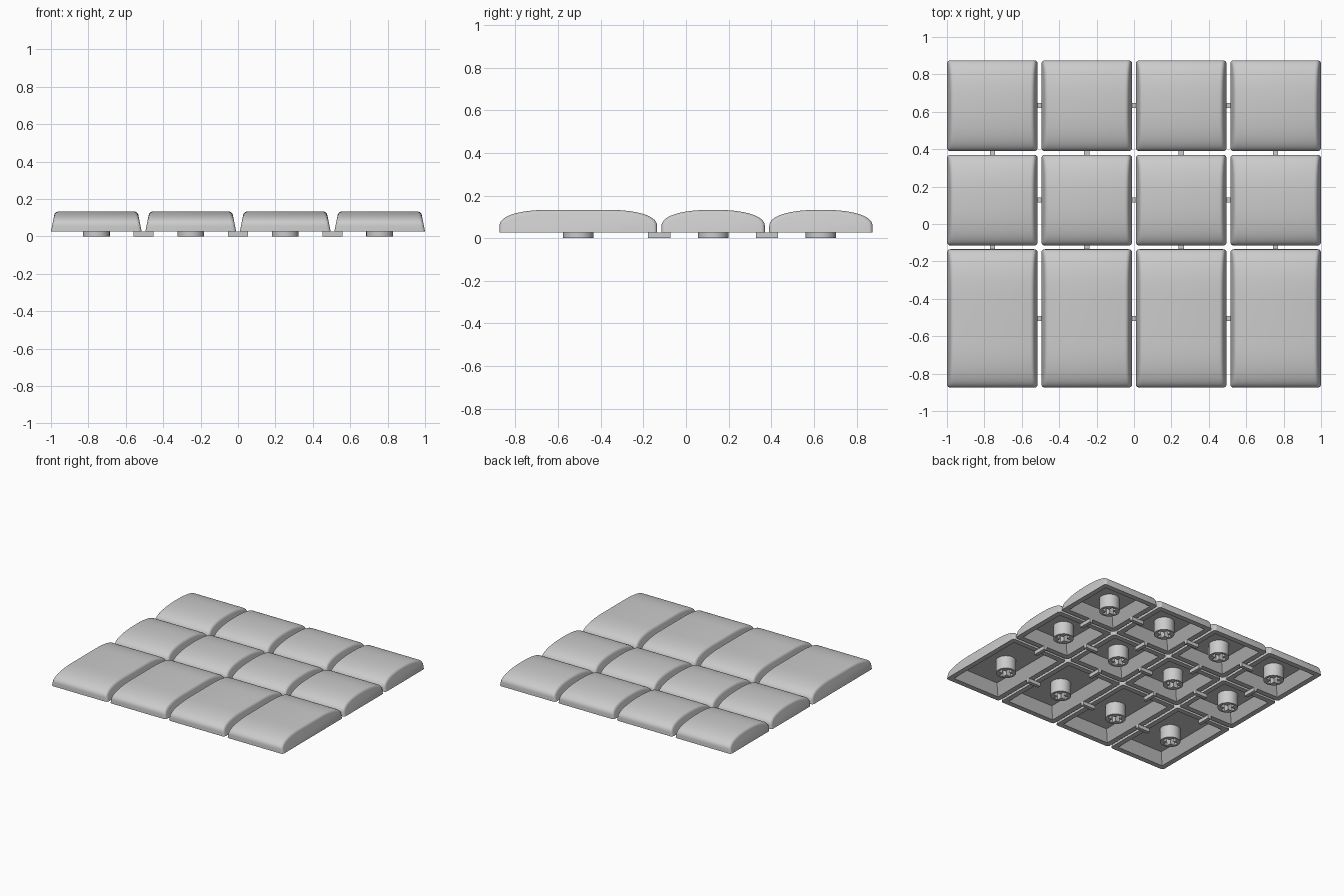
import bpy, bmesh, math
from mathutils import Vector

cube = bpy.data.objects.get("Cube")
if cube:
    bpy.data.objects.remove(cube, do_unlink=True)

grey = bpy.data.materials.new("plain grey")
grey.use_nodes = True
grey.diffuse_color = (0.6, 0.6, 0.6, 1)
grey.node_tree.nodes["Principled BSDF"].inputs["Base Color"].default_value = (0.6, 0.6, 0.6, 1)

BASE, TOP, CEILING = 0.027, 0.133, 0.1   # rim, crown and inner ceiling heights
WIDTH, GAP = 0.485, 0.02
PITCH = WIDTH + GAP
COLUMNS = [PITCH * (i - 1.5) for i in range(4)]
ROWS = {"back": (0.6325, WIDTH), "middle": (0.1275, WIDTH), "front": (-0.505, 0.74)}


def to_mesh(bm, name):
    bmesh.ops.recalc_face_normals(bm, faces=bm.faces)
    mesh = bpy.data.meshes.new(name)
    bm.to_mesh(mesh)
    bm.free()
    mesh.materials.append(grey)
    return mesh


def place(mesh, name, x, y):
    obj = bpy.data.objects.new(name, mesh)
    obj.location = (x, y, 0)
    bpy.context.collection.objects.link(obj)
    return obj


def side_profile(depth, steps=14, power=2.3):
    """Crowned outline in y and z: upright foot, curved shoulder, level middle."""
    shoulder, foot = WIDTH / 2, 0.055
    half = [(depth / 2, BASE)]
    for i in range(steps + 1):
        a = math.pi / 2 * i / steps
        y = depth / 2 - shoulder + shoulder * math.cos(a) ** (2 / power)
        half.append((y, foot + (TOP - foot) * math.sin(a) ** (2 / power)))
    mirrored = [(-y, z) for y, z in reversed(half)]
    if half[-1][0] < 1e-4:
        mirrored = mirrored[1:]
    return half + mirrored


def keycap_mesh(depth):
    bm = bmesh.new()
    outline = side_profile(depth)
    # tapered solid between two leaning end caps
    rings = []
    for side in (-1, 1):
        rings.append([bm.verts.new((side * (WIDTH / 2 - 0.2 * (z - BASE)), y, z))
                      for y, z in outline])
    left, right = rings
    n = len(outline)
    for i in range(n - 1):
        bm.faces.new((left[i], left[i + 1], right[i + 1], right[i]))
    bm.faces.new(left)
    bm.faces.new(right)
    bmesh.ops.recalc_face_normals(bm, faces=bm.faces)
    cap_edges = [e for e in bm.edges
                 if e.verts[0].co.x * e.verts[1].co.x > 0 and len(e.link_faces) == 2]
    bmesh.ops.bevel(bm, geom=cap_edges, offset=0.018, offset_type='OFFSET',
                    segments=4, profile=0.5, affect='EDGES', clamp_overlap=False)
    # flat rim and hollow underside with sloping walls
    rim = [e for e in bm.edges if e.is_boundary]
    loops = []
    for inset, z in ((0.04, BASE), (0.09, CEILING)):
        hx, hy = WIDTH / 2 - inset, depth / 2 - inset
        loops.append([bm.verts.new((sx * hx, sy * hy, z))
                      for sx, sy in ((-1, -1), (1, -1), (1, 1), (-1, 1))])
    opening, ceiling = loops
    rim += [bm.edges.new((opening[i], opening[i - 1])) for i in range(4)]
    bmesh.ops.triangle_fill(bm, use_beauty=True, edges=rim, normal=Vector((0, 0, -1)))
    for i in range(4):
        bm.faces.new((opening[i - 1], opening[i], ceiling[i], ceiling[i - 1]))
    bm.faces.new(ceiling)
    return to_mesh(bm, "keycap")


def stem_mesh(radius=0.072, arm=0.054, slot=0.017):
    """Round post with a cross-shaped socket."""
    bm = bmesh.new()
    circle = [(radius * math.cos(math.tau * i / 32), radius * math.sin(math.tau * i / 32))
              for i in range(32)]
    cross = []
    for k in range(4):
        c, s = round(math.cos(k * math.pi / 2)), round(math.sin(k * math.pi / 2))
        for px, py in ((arm, -slot), (arm, slot), (slot, slot)):
            cross.append((px * c - py * s, px * s + py * c))
    edges = []
    for loop in (circle, cross):
        verts = [bm.verts.new((x, y, 0)) for x, y in loop]
        edges += [bm.edges.new((verts[i - 1], verts[i])) for i in range(len(verts))]
    bmesh.ops.triangle_fill(bm, use_beauty=True, edges=edges, normal=Vector((0, 0, -1)))
    grown = bmesh.ops.extrude_face_region(bm, geom=bm.faces[:], use_keep_orig=True)
    bmesh.ops.translate(bm, vec=(0, 0, CEILING),
                        verts=[v for v in grown["geom"] if isinstance(v, bmesh.types.BMVert)])
    return to_mesh(bm, "stem")


def bar_mesh(length_x, length_y):
    bm = bmesh.new()
    bmesh.ops.create_cube(bm, size=1)
    for v in bm.verts:
        v.co = (v.co.x * length_x, v.co.y * length_y, (v.co.z + 0.5) * BASE)
    return to_mesh(bm, "connector")


# keycaps and their stems
smooth = []
stem = stem_mesh()
caps = {depth: keycap_mesh(depth) for depth in {d for _, d in ROWS.values()}}
for row, (y, depth) in ROWS.items():
    for i, x in enumerate(COLUMNS):
        smooth.append(place(caps[depth], f"{row}_keycap_{i + 1}", x, y))
        smooth.append(place(stem, f"{row}_stem_{i + 1}", x, y))

# thin bars joining neighbouring keys
across, along = bar_mesh(0.105, BASE), bar_mesh(BASE, 0.105)
for row, (y, depth) in ROWS.items():
    for i in range(3):
        place(across, f"{row}_side_connector_{i + 1}", PITCH * (i - 1), y)
    if row != "front":
        for i, x in enumerate(COLUMNS):
            place(along, f"{row}_row_connector_{i + 1}", x, y - PITCH / 2)

# smooth shading with sharp corners kept; one object per shared mesh is enough
bpy.ops.object.select_all(action='DESELECT')
for mesh in (stem, *caps.values()):
    obj = next(o for o in smooth if o.data == mesh)
    obj.select_set(True)
    bpy.context.view_layer.objects.active = obj
bpy.ops.object.shade_smooth_by_angle(angle=math.radians(35))
